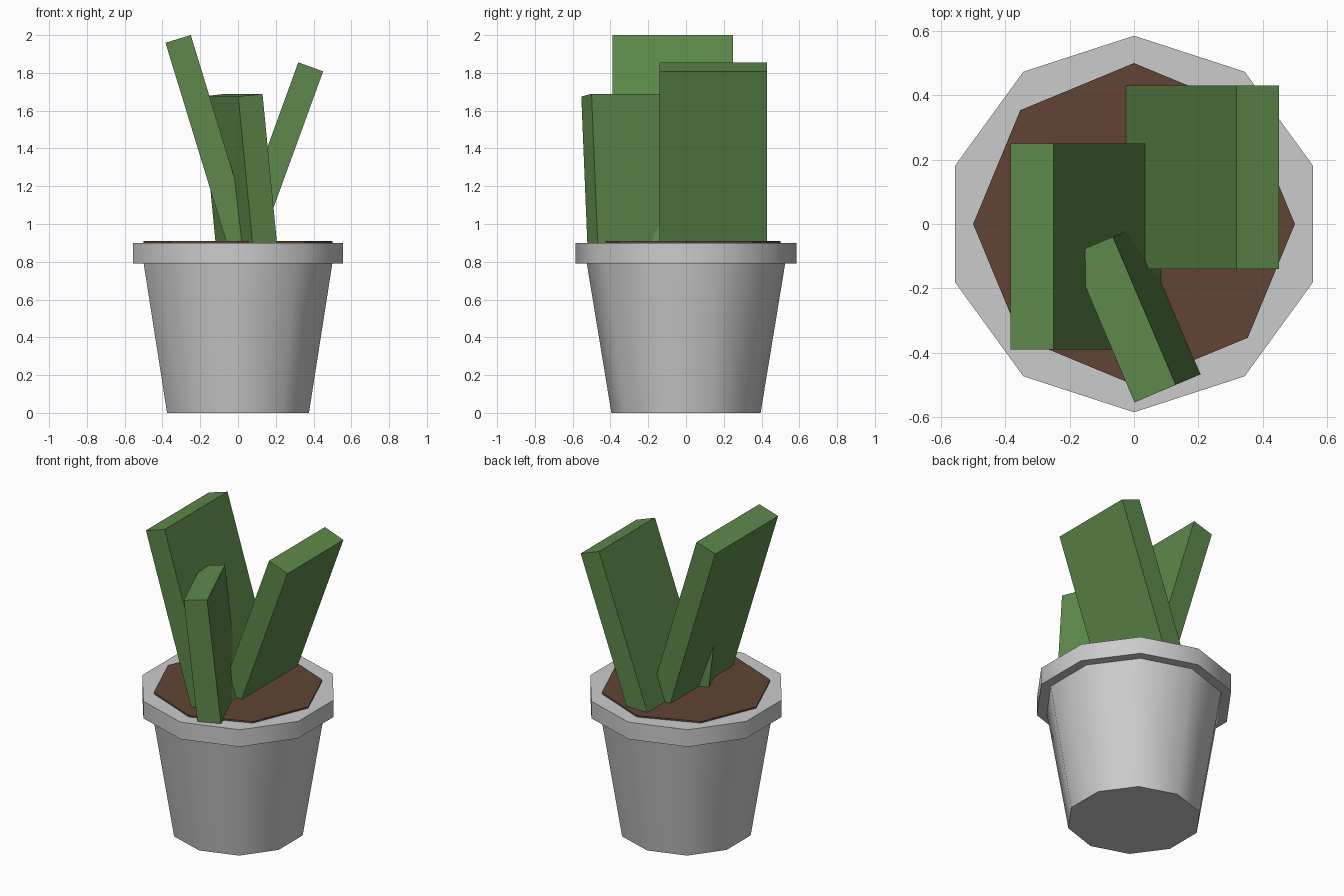
import bpy, bmesh
from math import sin, cos, pi, radians
from mathutils import Matrix, Vector

if "Cube" in bpy.data.objects:
    bpy.data.objects.remove(bpy.data.objects["Cube"])


def material(name, rgb):
    m = bpy.data.materials.new(name)
    m.diffuse_color = (*rgb, 1)
    m.use_nodes = True
    m.node_tree.nodes["Principled BSDF"].inputs["Base Color"].default_value = m.diffuse_color
    return m


def make_object(name, bm, mat=None):
    bmesh.ops.recalc_face_normals(bm, faces=bm.faces)
    mesh = bpy.data.meshes.new(name)
    bm.to_mesh(mesh)
    bm.free()
    if mat:
        mesh.materials.append(mat)
    ob = bpy.data.objects.new(name, mesh)
    bpy.context.collection.objects.link(ob)
    return ob


def frustum(name, sides, r0, z0, r1, z1, mat=None, smooth=False):
    bm = bmesh.new()
    rings = [[bm.verts.new((r * sin(2 * pi * i / sides), r * cos(2 * pi * i / sides), z))
              for i in range(sides)] for r, z in ((r0, z0), (r1, z1))]
    bm.faces.new(rings[0])
    bm.faces.new(rings[1])
    for i in range(sides):
        j = (i + 1) % sides
        bm.faces.new((rings[0][i], rings[0][j], rings[1][j], rings[1][i]))
    ob = make_object(name, bm, mat)
    if smooth:
        bpy.ops.object.select_all(action='DESELECT')
        ob.select_set(True)
        bpy.context.view_layer.objects.active = ob
        bpy.ops.object.shade_smooth_by_angle(angle=radians(40))
    return ob


def leaf(name, top, width, length, lean, yaw=0, thickness=0.14):
    # slab hanging down from the centre of its top end
    bm = bmesh.new()
    bmesh.ops.create_cube(bm, size=1)
    bmesh.ops.translate(bm, verts=bm.verts, vec=(0, 0, -0.5))
    bmesh.ops.scale(bm, verts=bm.verts, vec=(thickness, width, length))
    place = (Matrix.Translation(Vector(top)) @ Matrix.Rotation(radians(yaw), 4, 'Z')
             @ Matrix.Rotation(radians(lean), 4, 'Y'))
    bmesh.ops.transform(bm, matrix=place, verts=bm.verts)
    return make_object(name, bm, green)


green = material("leaf_green", (0.11, 0.25, 0.07))
brown = material("soil_brown", (0.12, 0.06, 0.036))

# Pot
frustum("pot_body", 10, 0.395, 0, 0.525, 0.79, smooth=True)
frustum("pot_rim", 10, 0.585, 0.79, 0.585, 0.9, smooth=True)

# Soil
frustum("soil", 8, 0.5, 0.85, 0.5, 0.91, brown)

# Leaves
leaf("left_leaf", (-0.317, -0.07, 1.98), 0.64, 1.2, -17)
leaf("right_leaf", (0.385, 0.145, 1.832), 0.57, 1.05, 20)
leaf("front_leaf", (-0.032, -0.297, 1.682), 0.5, 0.83, -6, 23)
